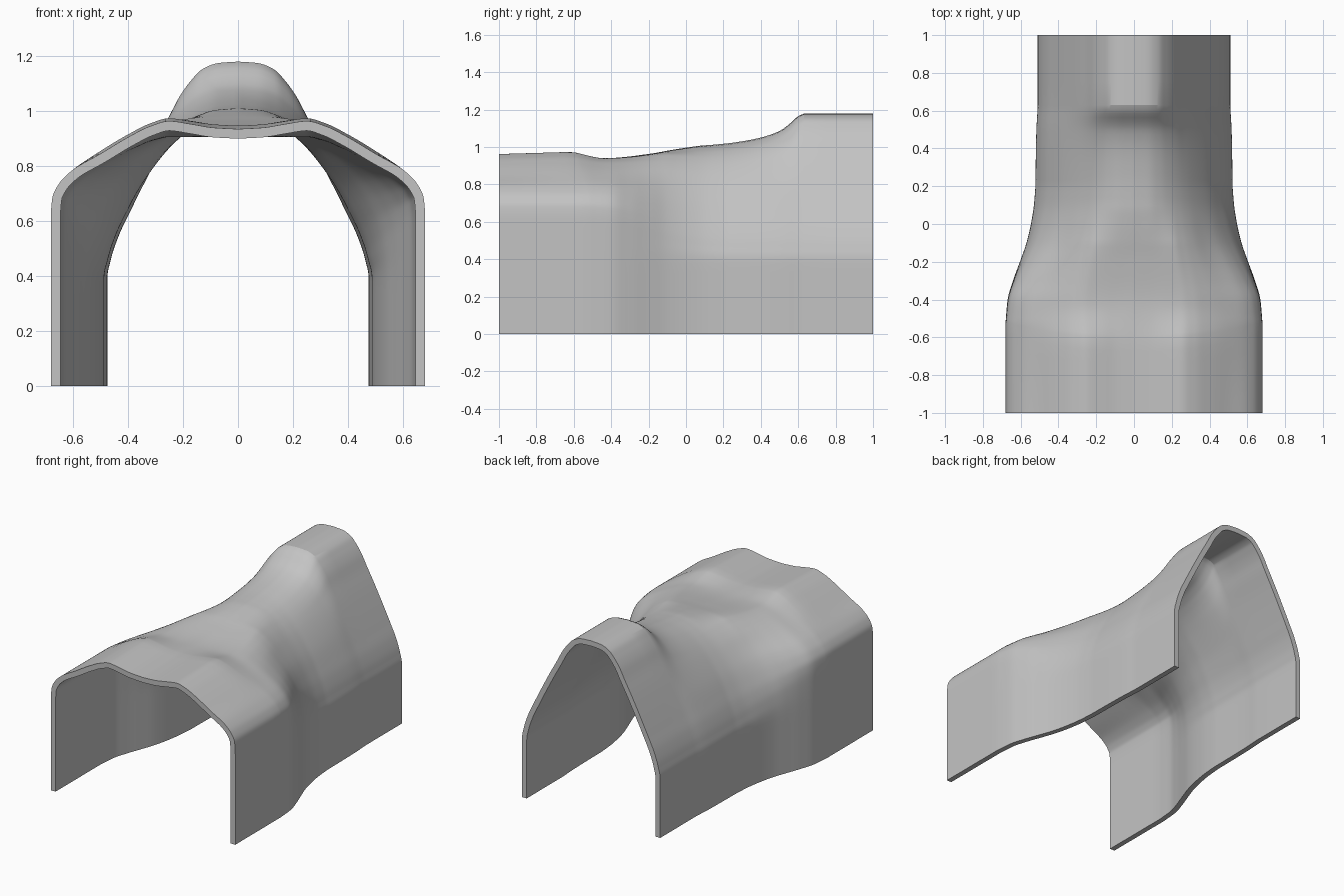
import bpy, bmesh, math

cube = bpy.data.objects.get("Cube")
if cube:
    bpy.data.objects.remove(cube)


def curve(points, s):
    """Smooth interpolation through (key, value) points without overshoot."""
    if s <= points[0][0]:
        return points[0][1]
    if s >= points[-1][0]:
        return points[-1][1]
    slope = [(b[1] - a[1]) / (b[0] - a[0]) for a, b in zip(points, points[1:])]
    i = max(k for k, p in enumerate(points) if p[0] <= s)

    def tangent(k):
        if k == 0 or k == len(slope):
            return slope[min(k, len(slope) - 1)]
        a, b = slope[k - 1], slope[k]
        return 2 * a * b / (a + b) if a * b > 0 else 0.0

    h = points[i + 1][0] - points[i][0]
    t = (s - points[i][0]) / h
    return ((2*t**3 - 3*t*t + 1) * points[i][1] + (t**3 - 2*t*t + t) * h * tangent(i)
            + (3*t*t - 2*t**3) * points[i + 1][1] + (t**3 - t*t) * h * tangent(i + 1))


# Half cross-sections (x, z), crown to foot
FRONT = [(0, .945), (.09, .95), (.17, .963), (.25, .974), (.32, .955), (.4, .915), (.5, .855),
         (.6, .785), (.65, .735), (.675, .68), (.68, .6), (.68, .38), (.68, 0)]
NECK = [(0, 1.012), (.08, 1.005), (.14, .985), (.19, .957), (.235, .923), (.28, .88), (.33, .82),
        (.39, .733), (.435, .65), (.475, .565), (.505, .475), (.522, .38), (.522, 0)]
BACK = [(0, 1.178), (.07, 1.173), (.13, 1.15), (.17, 1.11), (.21, 1.055), (.25, .98), (.3, .89),
        (.36, .775), (.42, .655), (.465, .56), (.495, .47), (.51, .38), (.51, 0)]
# Blends along y: width and height from front to neck, then neck to back
WALL = [(-.52, 0), (-.4, .07), (-.3, .25), (-.2, .48), (-.1, .7), (0, .85), (.1, .95), (.2, 1)]
CREST = [(-.61, 0), (-.42, .03), (-.2, .3), (0, .76), (.1, .95), (.2, 1)]
RISE = [(.12, 0), (.2, .03), (.3, .11), (.4, .23), (.5, .44), (.55, .65), (.6, .92), (.63, 1)]
# Dip behind the front hood, and slight droop of the hood rim
DIP = [(-.61, 0), (-.43, 1), (-.1, 0)]
DIP_DEPTH = [.007, .013, .024, .034, .028, .02, .01] + [0] * 6
DROOP = [(-1, .012), (-.61, 0)]
SKEW = [(-1, 0), (-.61, 1), (-.1, 0)]


def section(row):
    """Half section at a row; the hood edge bows backwards at the sides."""
    pts = []
    for i, (f, n, b) in enumerate(zip(FRONT, NECK, BACK)):
        y = row + .09 * (f[0] / .68) ** 2 * curve(SKEW, row)
        wall, rise = curve(WALL, y), curve(RISE, y)
        crest = curve(CREST, y) if i < 6 else wall
        x = f[0] + (n[0] - f[0]) * wall + (b[0] - n[0]) * rise
        z = f[1] + (n[1] - f[1]) * crest + (b[1] - n[1]) * rise
        z -= DIP_DEPTH[i] * curve(DIP, y)
        if i < 7:
            z -= curve(DROOP, row)
        pts.append((x, y, z))
    steps = 5
    half = []
    for k in range((len(pts) - 1) * steps + 1):
        half.append([curve([(i, p[a]) for i, p in enumerate(pts)], k / steps) for a in range(3)])
    return [(-x, y, z) for x, y, z in reversed(half[1:])] + half


def span(a, b, n):
    return [a + (b - a) * i / n for i in range(n)]


# Lofted shell
rows = span(-1, -.61, 6) + span(-.61, .63, 56) + span(.63, 1, 3) + [1]
bm = bmesh.new()
grid = [[bm.verts.new(p) for p in section(r)] for r in rows]
for lower, upper in zip(grid, grid[1:]):
    for j in range(len(lower) - 1):
        bm.faces.new((lower[j], lower[j + 1], upper[j + 1], upper[j]))
bm.normal_update()
mesh = bpy.data.meshes.new("tunnel_cover")
bm.to_mesh(mesh)
bm.free()
cover = bpy.data.objects.new("tunnel_cover", mesh)
bpy.context.collection.objects.link(cover)

# Wall thickness
solid = cover.modifiers.new("wall_thickness", 'SOLIDIFY')
solid.thickness = .035
solid.offset = -1

# Plain grey
grey = bpy.data.materials.new("plain_grey")
grey.use_nodes = True
color = (.55, .55, .55, 1)
grey.diffuse_color = color
grey.node_tree.nodes["Principled BSDF"].inputs["Base Color"].default_value = color
mesh.materials.append(grey)

bpy.context.view_layer.objects.active = cover
cover.select_set(True)
bpy.ops.object.modifier_apply(modifier=solid.name)
bpy.ops.object.shade_smooth_by_angle(angle=math.radians(18))
